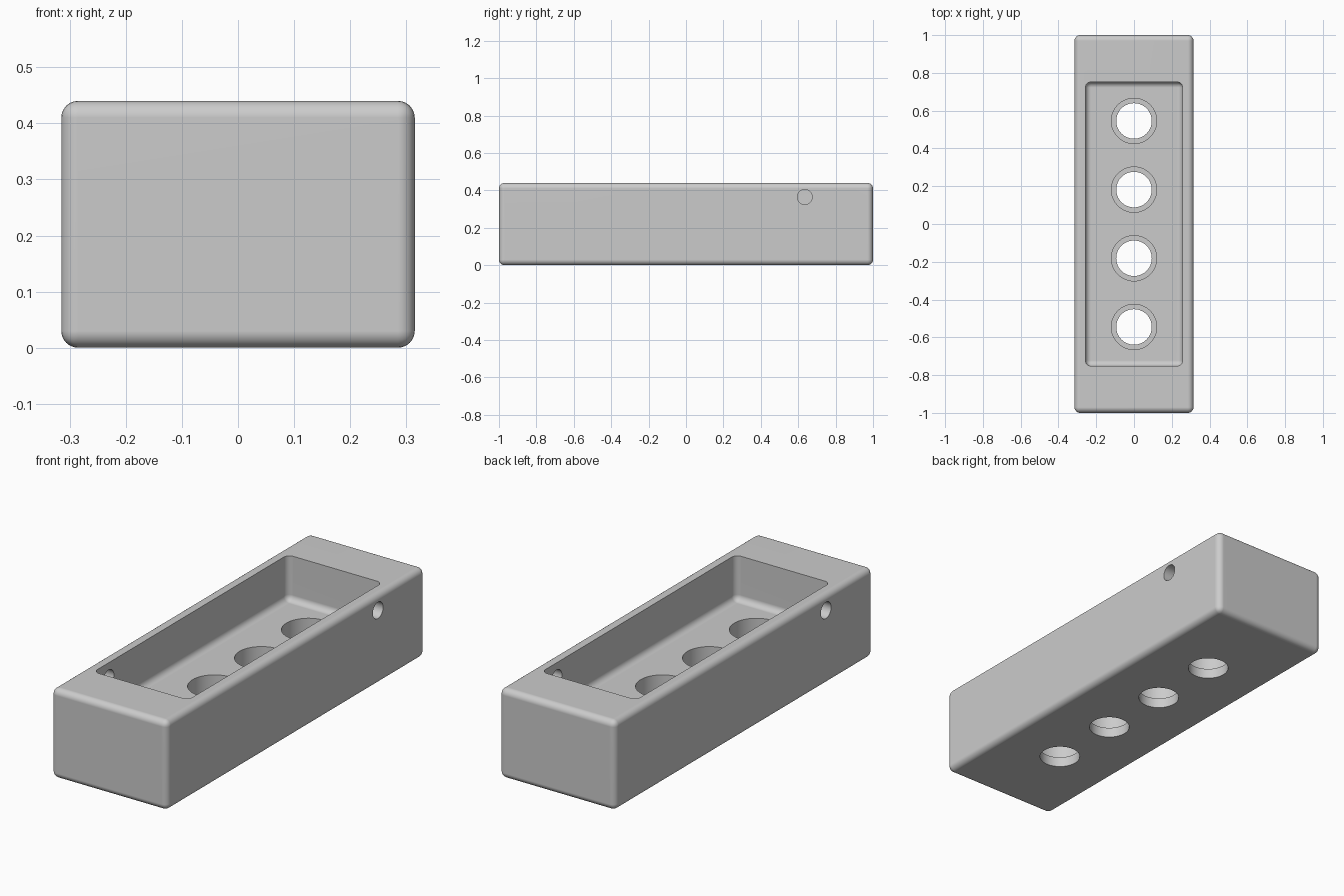
import bpy, bmesh, math
from mathutils import Matrix, Vector

if "Cube" in bpy.data.objects:
    bpy.data.objects.remove(bpy.data.objects["Cube"])

grey = bpy.data.materials.new("light_grey")
grey.diffuse_color = (0.6, 0.6, 0.6, 1)
grey.use_nodes = True
grey.node_tree.nodes["Principled BSDF"].inputs["Base Color"].default_value = grey.diffuse_color


def make_object(name, bm):
    mesh = bpy.data.meshes.new(name)
    bm.to_mesh(mesh)
    bm.free()
    mesh.materials.append(grey)
    obj = bpy.data.objects.new(name, mesh)
    bpy.context.collection.objects.link(obj)
    return obj


def rounded_box(name, half_x, half_y, z0, z1, radius):
    bm = bmesh.new()
    bmesh.ops.create_cube(bm, size=1)
    for v in bm.verts:
        v.co = Vector((v.co.x * 2 * half_x, v.co.y * 2 * half_y,
                       (z0 + z1) / 2 + v.co.z * (z1 - z0)))
    bmesh.ops.bevel(bm, geom=bm.edges[:], offset=radius, segments=6,
                    profile=0.5, affect='EDGES')
    return make_object(name, bm)


def cylinder(name, radius, depth, matrix):
    bm = bmesh.new()
    bmesh.ops.create_cone(bm, cap_ends=True, segments=64, radius1=radius,
                          radius2=radius, depth=depth, matrix=matrix)
    return make_object(name, bm)


# Rounded outer block
block = rounded_box("tray_block", 0.315, 1.0, 0.0, 0.44, 0.03)

# Cavity with rounded corners and floor, open at the top
FLOOR = 0.22
cutters = [rounded_box("cavity_cutter", 0.257, 0.752, FLOOR, 0.6, 0.03)]

# Four stepped holes through the floor
STEP = 0.05
for i in range(4):
    y = -0.545 + i * 0.3635
    cutters.append(cylinder("wide_hole_cutter", 0.12, 0.30 - STEP,
                            Matrix.Translation((0, y, (0.30 + STEP) / 2))))
    cutters.append(cylinder("narrow_hole_cutter", 0.094, 0.2,
                            Matrix.Translation((0, y, 0.0))))

# One small hole through each long wall, at opposite ends
for side in (1, -1):
    m = Matrix.Translation((side * 0.29, side * 0.635, 0.365)) @ Matrix.Rotation(math.pi / 2, 4, 'Y')
    cutters.append(cylinder("side_hole_cutter", 0.04, 0.2, m))

# Cut everything out of the block
bpy.context.view_layer.objects.active = block
for cutter in cutters:
    cutter.hide_render = True
    mod = block.modifiers.new("cut", 'BOOLEAN')
    mod.operation = 'DIFFERENCE'
    mod.solver = 'EXACT'
    mod.object = cutter
    bpy.ops.object.modifier_apply(modifier=mod.name)
    bpy.data.objects.remove(cutter, do_unlink=True)

# One grey colour, smooth fillets with sharp rims
block.data.materials.clear()
block.data.materials.append(grey)
for p in block.data.polygons:
    p.material_index = 0
bpy.ops.object.select_all(action='DESELECT')
block.select_set(True)
bpy.ops.object.shade_smooth_by_angle(angle=math.radians(30))
weighted = block.modifiers.new("weighted_normals", 'WEIGHTED_NORMAL')
weighted.keep_sharp = True
